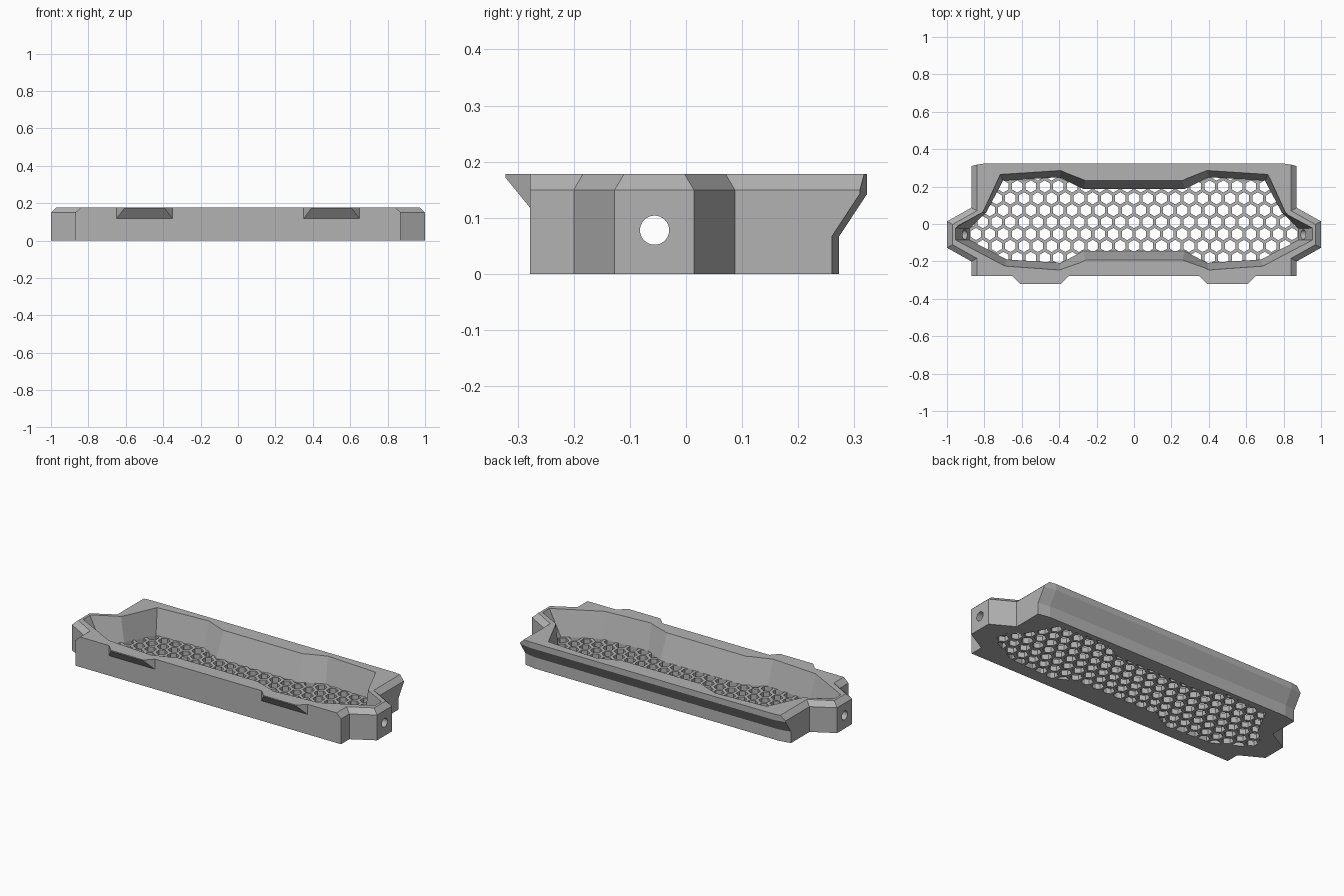
import bpy, bmesh, math
from mathutils import Vector

if "Cube" in bpy.data.objects:
    bpy.data.objects.remove(bpy.data.objects["Cube"])

grey = bpy.data.materials.new("plain_grey")
grey.diffuse_color = (0.45, 0.45, 0.45, 1)
grey.use_nodes = True
grey.node_tree.nodes["Principled BSDF"].inputs["Base Color"].default_value = grey.diffuse_color


def mirror(half):
    """Right half of an outline (front to back) -> full closed outline."""
    return half + [(-x, y) for x, y in reversed(half)]


def finish(bm, name):
    bmesh.ops.recalc_face_normals(bm, faces=bm.faces)
    me = bpy.data.meshes.new(name)
    bm.to_mesh(me)
    bm.free()
    ob = bpy.data.objects.new(name, me)
    bpy.context.collection.objects.link(ob)
    me.materials.append(grey)
    return ob


def add_loft(bm, rings):
    """Closed solid through rings given as (z, outline)."""
    loops = [[bm.verts.new((x, y, z)) for x, y in pts] for z, pts in rings]
    for a, b in zip(loops, loops[1:]):
        n = len(a)
        for i in range(n):
            j = (i + 1) % n
            bm.faces.new((a[i], a[j], b[j], b[i]))
    bm.faces.new(loops[0][::-1])
    bm.faces.new(loops[-1])


def loft(name, rings):
    bm = bmesh.new()
    add_loft(bm, rings)
    return finish(bm, name)


def boolean(ob, tool, op="DIFFERENCE"):
    m = ob.modifiers.new(op, "BOOLEAN")
    m.operation, m.object, m.solver = op, tool, "EXACT"
    bpy.context.view_layer.objects.active = ob
    bpy.ops.object.modifier_apply(modifier=m.name)
    bpy.data.objects.remove(tool)


# Outer shell: outline with side lugs; back flares out, side tops chamfered
def outer(back, c=0.0):
    return mirror([(0.87 - c, -0.278), (0.87 - c, -0.2 + c * 0.55),
                   (1 - c, -0.127 + c * 0.55), (1 - c, 0.014 - c * 0.55),
                   (0.87 - c, 0.087 - c * 0.55), (0.87 - c, back - 0.013 + c * 0.25),
                   (0.8, back)])


tray = loft("tray_body", [(0, outer(0.273)), (0.067, outer(0.273)), (0.143, outer(0.323)),
                          (0.15, outer(0.323)), (0.178, outer(0.323, 0.03))])

# Tapered cavity
FLOOR = 0.03
rim = mirror([(0.26, -0.193), (0.40, -0.246), (0.69, -0.225), (0.955, -0.085),
              (0.955, -0.022), (0.81, 0.062), (0.715, 0.265), (0.39, 0.286), (0.26, 0.233)])
base = mirror([(0.27, -0.144), (0.39, -0.208), (0.68, -0.19), (0.88, -0.085),
               (0.88, -0.025), (0.79, 0.062), (0.70, 0.232), (0.40, 0.25), (0.27, 0.187)])
over = [(xr + (xr - xb) * 0.2, yr + (yr - yb) * 0.2) for (xr, yr), (xb, yb) in zip(rim, base)]
boolean(tray, loft("cavity_cutter", [(FLOOR, base), (0.178 + 0.2 * (0.178 - FLOOR), over)]))

# Honeycomb grille: hexagons clipped to the floor outline
PITCH, RAD = 0.0735, 0.0325
bm = bmesh.new()
for row in range(-5, 6):
    for col in range(-14, 15):
        cx = (col + 0.5 * (row % 2)) * PITCH
        cy = 0.01 + row * PITCH * 0.866
        hexagon = [(cx + RAD * math.sin(k * math.pi / 3), cy + RAD * math.cos(k * math.pi / 3))
                   for k in range(6)]
        add_loft(bm, [(-0.02, hexagon), (FLOOR + 0.02, hexagon)])
holes = finish(bm, "grille_cutter")
boolean(holes, loft("grille_limit", [(-0.01, base), (FLOOR + 0.01, base)]), "INTERSECT")
boolean(tray, holes)

# Pin hole through each side lug
for s in (-1, 1):
    bpy.ops.mesh.primitive_cylinder_add(vertices=32, radius=0.026, depth=0.3,
                                        location=(s * 0.95, -0.056, 0.078),
                                        rotation=(0, math.pi / 2, 0))
    boolean(tray, bpy.context.object)

# Two wedge clips on the front edge
for s, name in ((-1, "left_clip"), (1, "right_clip")):
    bm = bmesh.new()
    for w, y, z in ((0.15, -0.278, 0.118), (0.108, -0.322, 0.172)):
        for dx in (-w, w):
            for zz in (z, 0.178):
                bm.verts.new((s * 0.5 + dx, y, zz))
    bmesh.ops.convex_hull(bm, input=bm.verts)
    bmesh.ops.dissolve_limit(bm, angle_limit=0.01, verts=bm.verts, edges=bm.edges)
    finish(bm, name)
